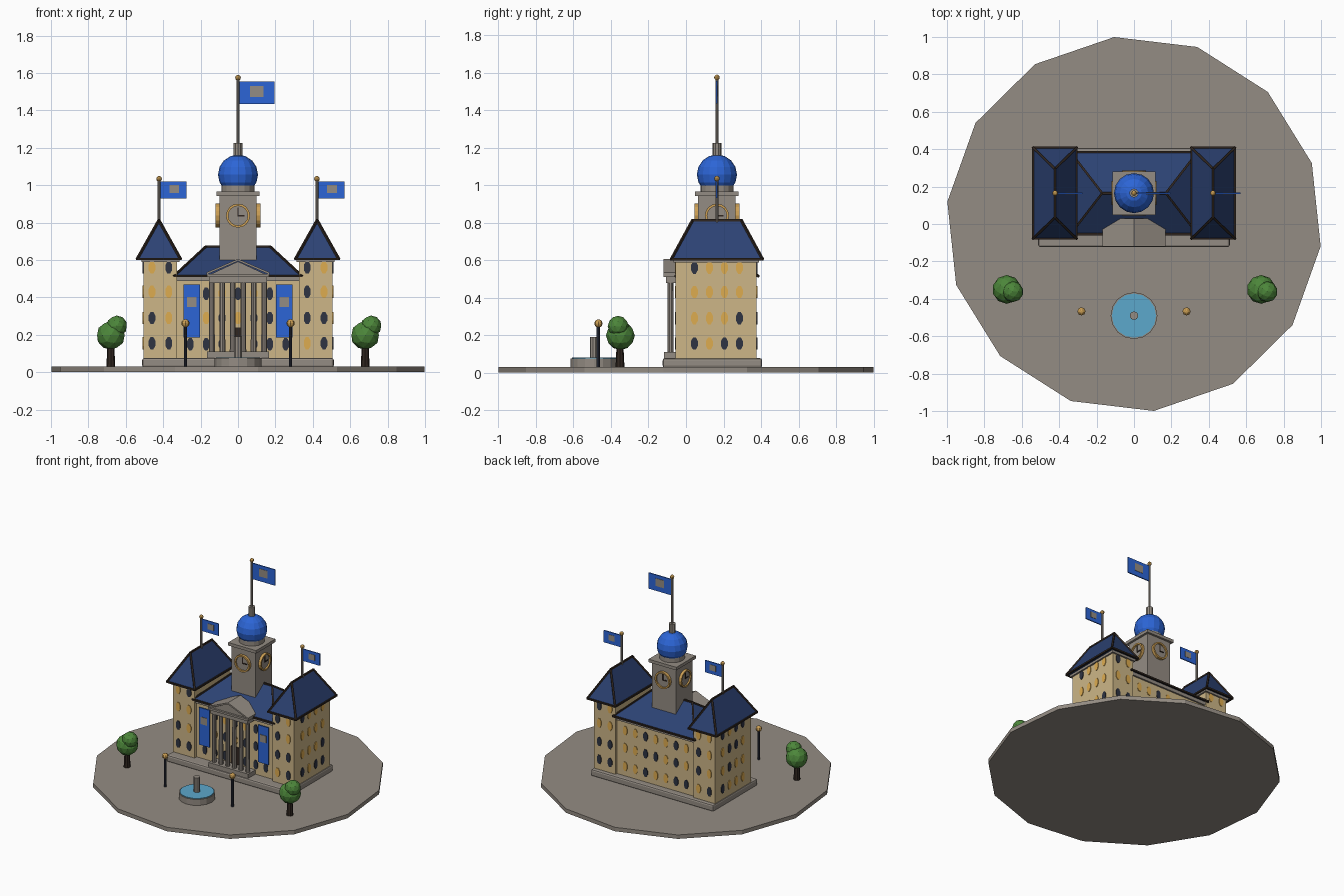
import bpy, bmesh, math, random
from mathutils import Vector, Matrix

if "Cube" in bpy.data.objects:
    bpy.data.objects.remove(bpy.data.objects["Cube"])

random.seed(4)


def mat(name, r, g, b):
    m = bpy.data.materials.new(name)
    lin = [((c / 255 + 0.055) / 1.055) ** 2.4 for c in (r, g, b)]
    m.diffuse_color = (*lin, 1)
    m.use_nodes = True
    m.node_tree.nodes["Principled BSDF"].inputs["Base Color"].default_value = m.diffuse_color
    return m


STONE = mat("grey stone", 148, 140, 131)
TAN = mat("tan wall", 205, 182, 135)
ROOF = mat("navy roof", 44, 66, 115)
BLUE = mat("bright blue", 44, 101, 214)
GOLD = mat("gold", 205, 160, 85)
DARK = mat("dark brown", 48, 38, 32)
GLASS = mat("dark glass", 46, 51, 66)
LIT = mat("lit window", 222, 172, 80)
WATER = mat("water", 92, 168, 204)
LEAF = mat("leaf green", 76, 134, 58)


def finish(name, bm, *mats):
    me = bpy.data.meshes.new(name)
    bm.normal_update()
    bm.to_mesh(me)
    bm.free()
    for m in mats:
        me.materials.append(m)
    ob = bpy.data.objects.new(name, me)
    bpy.context.collection.objects.link(ob)
    return ob


def box(name, x0, x1, y0, y1, z0, z1, m, bevel=0):
    bm = bmesh.new()
    M = Matrix.Translation(((x0 + x1) / 2, (y0 + y1) / 2, (z0 + z1) / 2)) @ \
        Matrix.Diagonal((x1 - x0, y1 - y0, z1 - z0, 1))
    bmesh.ops.create_cube(bm, size=1, matrix=M)
    if bevel:
        bmesh.ops.bevel(bm, geom=bm.edges[:], offset=bevel, segments=2, profile=0.5, affect='EDGES')
    return finish(name, bm, m)


def cyl(name, x, y, z0, z1, r, m, n=10, r2=None, turn=0.0):
    bm = bmesh.new()
    M = Matrix.Translation((x, y, (z0 + z1) / 2)) @ Matrix.Rotation(turn, 4, 'Z')
    bmesh.ops.create_cone(bm, cap_ends=True, segments=n, radius1=r,
                          radius2=r if r2 is None else r2, depth=z1 - z0, matrix=M)
    return finish(name, bm, m)


def ball(name, x, y, z, r, m, u=10, v=6):
    bm = bmesh.new()
    bmesh.ops.create_uvsphere(bm, u_segments=u, v_segments=v, radius=r,
                              matrix=Matrix.Translation((x, y, z)))
    return finish(name, bm, m)


def bars(name, pairs, r, m):
    """Square rods between pairs of points, as one object."""
    bm = bmesh.new()
    for p, q in pairs:
        p, q = Vector(p), Vector(q)
        d = q - p
        M = Matrix.Translation((p + q) / 2) @ d.to_track_quat('Z', 'Y').to_matrix().to_4x4() @ \
            Matrix.Diagonal((2 * r, 2 * r, d.length + r, 1))
        bmesh.ops.create_cube(bm, size=1, matrix=M)
    return finish(name, bm, m)


def hip_roof(name, cx, cy, hx, hy, z0, z1, rx, ry):
    """Hipped roof with half sizes hx, hy and a ridge of half length rx or ry."""
    c = [(cx - hx, cy - hy, z0), (cx + hx, cy - hy, z0), (cx + hx, cy + hy, z0), (cx - hx, cy + hy, z0)]
    a, b = (cx - rx, cy - ry, z1), (cx + rx, cy + ry, z1)
    bm = bmesh.new()
    v = [bm.verts.new(p) for p in c + [a, b]]
    if ry:
        faces, hips = [(0, 1, 4), (1, 2, 5, 4), (2, 3, 5), (3, 0, 4, 5)], [(0, 4), (1, 4), (2, 5), (3, 5)]
    else:
        faces, hips = [(0, 1, 5, 4), (1, 2, 5), (2, 3, 4, 5), (3, 0, 4)], [(0, 4), (1, 5), (2, 5), (3, 4)]
    for f in faces + [(3, 2, 1, 0)]:
        bm.faces.new([v[i] for i in f])
    P = c + [a, b]
    bars(name + "_trim", [(P[i], P[j]) for i, j in hips + [(4, 5), (0, 1), (1, 2), (2, 3), (3, 0)]], 0.006, DARK)
    return finish(name, bm, ROOF)


def windows(name, origin, angle, cols, rows):
    """Thin octagonal panes on a wall facing -y turned by angle; some are lit."""
    bm = bmesh.new()
    W = Matrix.Translation(origin) @ Matrix.Rotation(angle, 4, 'Z')
    for u in cols:
        for z in rows:
            old = set(bm.faces)
            M = W @ Matrix.Translation((u, 0, z)) @ Matrix.Diagonal((0.018, 1, 0.033, 1)) @ \
                Matrix.Rotation(math.pi / 2, 4, 'X') @ Matrix.Rotation(math.pi / 8, 4, 'Z')
            bmesh.ops.create_cone(bm, cap_ends=True, segments=8, radius1=1.08, radius2=1.08, depth=0.009, matrix=M)
            lit = int(random.random() < 0.42)
            for f in set(bm.faces) - old:
                f.material_index = lit
    return finish(name, bm, GLASS, LIT)


def flag(name, x, y, z0, ztop, x1, f0, f1, e):
    """Pole with gold ball, blue flag and grey emblem; e = emblem x0, x1, z0, z1."""
    cyl(name + "_pole", x, y, z0, ztop, 0.008, STONE, 8)
    ball(name + "_ball", x, y, ztop + 0.004, 0.015, GOLD, 8, 6)
    box(name + "_cloth", x + 0.008, x1, y - 0.004, y + 0.004, f0, f1, BLUE)
    box(name + "_emblem", e[0], e[1], y - 0.006, y + 0.006, e[2], e[3], STONE)


CY = 0.165  # depth of the building's centre line

# plaza and plinth
cyl("plaza", 0, 0, 0, 0.03, 1.005, STONE, 14, turn=math.radians(83.2))
box("plinth", -0.512, 0.512, -0.124, 0.406, 0.025, 0.077, STONE, 0.012)

# central block
box("central_block", -0.33, 0.33, -0.03, 0.36, 0.07, 0.5, TAN)
box("central_cornice", -0.33, 0.33, -0.042, 0.372, 0.487, 0.512, STONE)
hip_roof("central_roof", 0, CY, 0.34, 0.22, 0.515, 0.672, 0.17, 0)
cols7 = [0.085 * i for i in range(-3, 4)]
windows("central_back_windows", (0, 0.36, 0), math.pi, cols7, (0.15, 0.29, 0.42))
windows("central_front_windows", (0, -0.03, 0), 0, cols7, (0.15, 0.29, 0.42))
box("front_door", -0.035, 0.035, -0.037, -0.028, 0.1, 0.24, DARK)

# wings with roofs, windows, flags and banners
rows4 = (0.155, 0.29, 0.43, 0.56)
for s, side in ((-1, "left"), (1, "right")):
    cx = s * 0.415
    box(side + "_wing", cx - 0.09, cx + 0.09, -0.055, 0.377, 0.07, 0.6, TAN)
    box(side + "_wing_cornice", cx - 0.102, cx + 0.102, -0.067, 0.389, 0.588, 0.606, STONE)
    hip_roof(side + "_wing_roof", s * 0.423, CY, 0.116, 0.243, 0.605, 0.812, 0, 0.13)
    windows(side + "_wing_front_windows", (cx, -0.055, 0), 0, (-0.045, 0.045), rows4)
    windows(side + "_wing_back_windows", (cx, 0.377, 0), math.pi, (-0.045, 0.045), rows4)
    windows(side + "_wing_side_windows", (s * 0.505, CY, 0), s * math.pi / 2,
            (-0.12, -0.04, 0.04, 0.12), rows4)
    fx = s * 0.422
    flag(side + "_flag", fx, CY, 0.79, 1.03, fx + 0.147, 0.93, 1.02,
         (fx + 0.055, fx + 0.107, 0.957, 1.0))
    bx = s * 0.247
    box(side + "_banner", bx - 0.044, bx + 0.044, -0.052, -0.044, 0.187, 0.468, BLUE)
    box(side + "_banner_emblem", bx - 0.026, bx + 0.026, -0.056, -0.046, 0.348, 0.402, STONE)

# portico
box("portico_step", -0.166, 0.166, -0.116, -0.03, 0.07, 0.11, STONE)
for i in range(6):
    x = -0.14 + 0.056 * i
    cyl("portico_column", x, -0.083, 0.11, 0.48, 0.017, STONE, 10, 0.015)
box("portico_entablature", -0.155, 0.155, -0.106, -0.03, 0.478, 0.512, STONE)
box("portico_cornice", -0.166, 0.166, -0.12, 0.0, 0.51, 0.525, STONE)
bm = bmesh.new()
tri = [bm.verts.new(p) for p in ((-0.155, -0.105, 0.52), (0.155, -0.105, 0.52), (0, -0.105, 0.592))]
ext = bmesh.ops.extrude_face_region(bm, geom=[bm.faces.new(tri)])
bmesh.ops.translate(bm, vec=(0, 0.135, 0), verts=[g for g in ext['geom'] if isinstance(g, bmesh.types.BMVert)])
bm.faces.new(tri) if not any(set(f.verts) == set(tri) for f in bm.faces) else None
bmesh.ops.recalc_face_normals(bm, faces=bm.faces)
finish("pediment", bm, STONE)
bm = bmesh.new()  # sloping slabs over the pediment
prof = [(-0.168, 0.522), (0, 0.594), (0.168, 0.522), (0.168, 0.534), (0, 0.606), (-0.168, 0.534)]
ring = [[bm.verts.new((x, y, z)) for x, z in prof] for y in (-0.12, 0.03)]
for i in range(6):
    j = (i + 1) % 6
    bm.faces.new((ring[0][i], ring[0][j], ring[1][j], ring[1][i]))
for r in ring:
    bm.faces.new((r[0], r[1], r[4], r[5]))
    bm.faces.new((r[1], r[2], r[3], r[4]))
bmesh.ops.recalc_face_normals(bm, faces=bm.faces)
finish("pediment_roof", bm, STONE)

# clock tower
box("clock_tower", -0.1, 0.1, CY - 0.1, CY + 0.1, 0.5, 0.945, STONE)
box("tower_cornice", -0.116, 0.116, CY - 0.116, CY + 0.116, 0.943, 0.966, STONE)
cyl("dome_drum", 0, CY, 0.96, 1.0, 0.088, STONE, 16)
ball("dome", 0, CY, 1.056, 0.107, BLUE, 16, 8)
cyl("dome_finial", 0, CY, 1.14, 1.225, 0.024, STONE, 10)
flag("main_flag", 0, CY, 1.2, 1.57, 0.195, 1.435, 1.555, (0.065, 0.135, 1.472, 1.53))

# four clocks: stone face, gold ring and dark hands
for k in range(4):
    W = Matrix.Translation((0, CY, 0.837)) @ Matrix.Rotation(k * math.pi / 2, 4, 'Z') @ \
        Matrix.Translation((0, -0.1, 0)) @ Matrix.Rotation(math.pi / 2, 4, 'X')
    bm = bmesh.new()
    bmesh.ops.create_cone(bm, cap_ends=True, segments=16, radius1=0.056, radius2=0.056, depth=0.018, matrix=W)
    finish("clock_face", bm, STONE)
    bm = bmesh.new()
    prof = [(0.064, 0), (0.064, 0.02), (0.052, 0.02), (0.052, 0)]
    rings = [[bm.verts.new(W @ Vector((r * math.cos(t), r * math.sin(t), h))) for r, h in prof]
             for t in (math.tau * i / 16 for i in range(16))]
    for i in range(16):
        a, b = rings[i], rings[(i + 1) % 16]
        for j in range(4):
            bm.faces.new((a[j], b[j], b[(j + 1) % 4], a[(j + 1) % 4]))
    bmesh.ops.recalc_face_normals(bm, faces=bm.faces)
    finish("clock_ring", bm, GOLD)
    bars("clock_hands", [(W @ Vector((0, 0, 0.009)), W @ Vector(p)) for p in
                         ((0, 0.042, 0.009), (0.032, 0, 0.009))], 0.004, DARK)

# fountain
cyl("fountain_basin", 0, -0.49, 0.025, 0.075, 0.125, STONE, 16)
cyl("fountain_water", 0, -0.49, 0.07, 0.08, 0.118, WATER, 16)
cyl("fountain_post", 0, -0.49, 0.07, 0.19, 0.023, STONE, 10)

# street lamps and trees
for s, side in ((-1, "left"), (1, "right")):
    cyl(side + "_lamp_post", s * 0.281, -0.467, 0.025, 0.25, 0.009, GLASS, 8)
    ball(side + "_lamp_globe", s * 0.281, -0.467, 0.262, 0.022, GOLD, 8, 6)
    tx = s * 0.68
    cyl(side + "_tree_trunk", tx, -0.352, 0.025, 0.15, 0.024, DARK, 8, 0.018)
    for part, dx, y, z, r in (("lower_leaves", 0, -0.35, 0.197, 0.077), ("upper_leaves", 0.032, -0.362, 0.247, 0.056)):
        bm = bmesh.new()
        bmesh.ops.create_icosphere(bm, subdivisions=2, radius=r, matrix=Matrix.Translation((tx + dx, y, z)))
        finish(side + "_tree_" + part, bm, LEAF)
